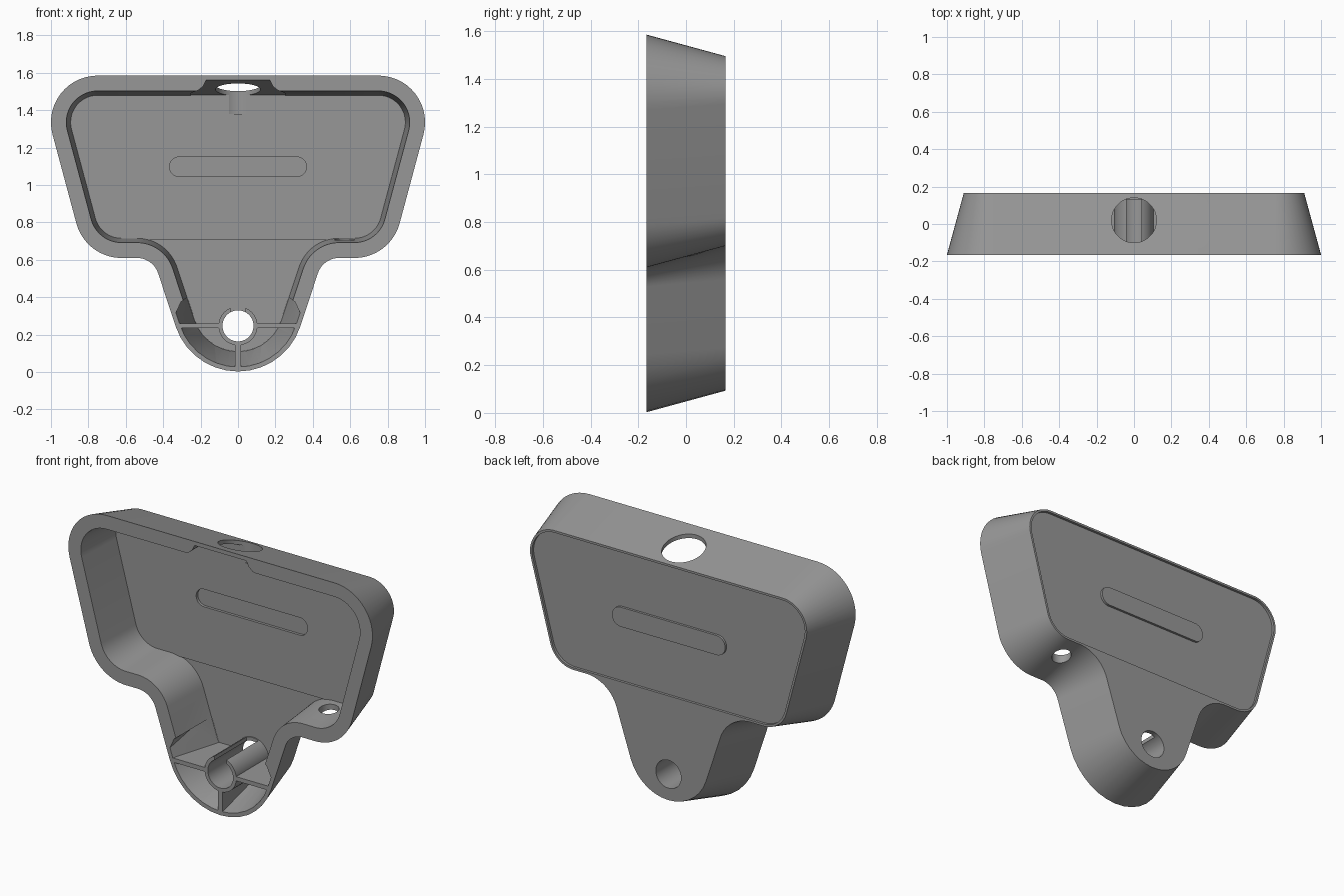
import bpy, bmesh, math
from mathutils import Vector

if "Cube" in bpy.data.objects:
    bpy.data.objects.remove(bpy.data.objects["Cube"])

FRONT, BACK = -0.165, 0.165
grey = bpy.data.materials.new("grey plastic")
grey.diffuse_color = (0.31, 0.31, 0.31, 1)
grey.use_nodes = True
grey.node_tree.nodes["Principled BSDF"].inputs["Base Color"].default_value = grey.diffuse_color


def outline(corners, d=0.0, steps=14):
    """Clockwise closed outline with rounded corners, moved inward by d."""
    pts, n = [], len(corners)
    for i, (x, z, r) in enumerate(corners):
        p = Vector((x, z))
        a = (p - Vector(corners[i - 1][:2])).normalized()
        b = (Vector(corners[(i + 1) % n][:2]) - p).normalized()
        n1, n2 = Vector((a.y, -a.x)), Vector((b.y, -b.x))
        turn = math.atan2(a.x * b.y - a.y * b.x, a.dot(b))
        s = 1 if turn < 0 else -1
        miter = (n1 + n2) / (1 + n1.dot(n2))
        rad = r - s * d
        centre = p + miter * (d + s * rad)
        for k in range(steps + 1):
            t = turn * k / steps
            c, q = math.cos(t), math.sin(t)
            v = Vector((n1.x * c - n1.y * q, n1.x * q + n1.y * c))
            pts.append(centre - v * s * rad)
    return pts


def loft(name, pa, ya, pb, yb):
    """Solid between two matching outlines at depths ya and yb."""
    bm = bmesh.new()
    va = [bm.verts.new((x, ya, z)) for x, z in pa]
    vb = [bm.verts.new((x, yb, z)) for x, z in pb]
    n = len(va)
    bm.faces.new(va)
    bm.faces.new(vb[::-1])
    for i in range(n):
        j = (i + 1) % n
        bm.faces.new((va[j], va[i], vb[i], vb[j]))
    bmesh.ops.recalc_face_normals(bm, faces=bm.faces)
    me = bpy.data.meshes.new(name)
    bm.to_mesh(me)
    bm.free()
    me.materials.append(grey)
    ob = bpy.data.objects.new(name, me)
    bpy.context.collection.objects.link(ob)
    return ob


def prism(name, pts, y0, y1):
    return loft(name, pts, y0, pts, y1)


def box(name, x0, x1, y0, y1, z0, z1):
    return prism(name, [(x0, z0), (x0, z1), (x1, z1), (x1, z0)], y0, y1)


def disc(r, cx, cz, n=48):
    return [(cx + r * math.sin(2 * math.pi * i / n), cz + r * math.cos(2 * math.pi * i / n))
            for i in range(n)]


def stadium(w, h, cz):
    return outline([(-w, cz + h, h - .001), (w, cz + h, h - .001),
                    (w, cz - h, h - .001), (-w, cz - h, h - .001)])


def upright_hole(name, x, y, r, z0, z1):
    bpy.ops.mesh.primitive_cylinder_add(vertices=48, radius=r, depth=z1 - z0,
                                        location=(x, y, (z0 + z1) / 2))
    ob = bpy.context.object
    ob.name = name
    ob.data.materials.append(grey)
    return ob


def boolean(ob, tool, op):
    """Apply a boolean and remove the tool."""
    m = ob.modifiers.new("cut", 'BOOLEAN')
    m.operation, m.object, m.solver = op, tool, 'EXACT'
    bpy.context.view_layer.objects.active = ob
    bpy.ops.object.modifier_apply(modifier=m.name)
    bpy.data.objects.remove(tool)


def mirrored(half):
    return half + [(-x, z) for x, z in half[::-1]]


# Housing corners: x, z, corner radius
right = [(1.076, 1.585, .25), (.8146, .61, .25), (.454, .61, .12)]
left = [(-x, z, r) for x, z, r in right[::-1]]
shape = right + [(0, -.767, .351)] + left
plate = right[:2] + left[1:]


def cavity(name, d_front, d_back, floor):
    slope = (d_back - d_front) / (floor - FRONT)
    return loft(name, outline(shape, d_front - .01 * slope), FRONT - .01,
                outline(shape, d_back), floor)


# Tapered outer body
body = loft("housing", outline(shape), FRONT, outline(shape, .09), BACK)

# Main hollow, plus thinner walls at the top hole and the bottom tip
hollow = cavity("hollow", .082, .106, .14)
top_region = mirrored([(.25, 1.3), (.25, 1.492), (.21, 1.508), (.185, 1.53), (.166, 1.57), (.16, 1.65)])
low_region = mirrored([(.27, .40), (.305, .375), (.325, .33), (.34, .30), (.38, .28), (.45, -.1)])
for region in (top_region, low_region):
    thin = cavity("thin_wall", .024, .108, .141)
    boolean(thin, prism("region", region, -.3, .3), 'INTERSECT')
    boolean(hollow, thin, 'UNION')

# Raised back panel, ribs and screw boss are left standing in the hollow
boolean(hollow, box("panel_step", -1.1, 1.1, .13, .3, .707, 1.7), 'DIFFERENCE')
boolean(hollow, box("cross_rib", -.5, .5, -.3, .3, .235, .26), 'DIFFERENCE')
boolean(hollow, box("centre_rib", -.015, .015, -.3, .3, -.1, .24), 'DIFFERENCE')
boolean(hollow, prism("boss", disc(.104, 0, .247), -.3, .3), 'DIFFERENCE')
boolean(hollow, box("boss_slit", -.04, .04, FRONT - .01, .135, .25, .36), 'UNION')
boolean(body, hollow, 'DIFFERENCE')

# Recessed rear panel with an embossed slot shape
recess = outline(plate, .103)
boolean(body, prism("rear_recess", recess, .15, .3), 'DIFFERENCE')
boolean(body, prism("slot_bump", stadium(.372, .058, 1.0975), .147, .164), 'UNION')
boolean(body, prism("slot_recess", stadium(.366, .052, 1.0975), .1, .146), 'DIFFERENCE')

# Through holes: screw, top and lower right
boolean(body, prism("screw_hole", disc(.083, 0, .247), -.3, .3), 'DIFFERENCE')
boolean(body, upright_hole("top_hole", 0, .02, .12, 1.38, 1.7), 'DIFFERENCE')
boolean(body, upright_hole("lower_hole", .57, .04, .055, .5, .8), 'DIFFERENCE')

# Smooth shading with sharp edges kept
bpy.ops.object.select_all(action='DESELECT')
body.select_set(True)
bpy.context.view_layer.objects.active = body
bpy.ops.object.shade_smooth_by_angle(angle=math.radians(25))
